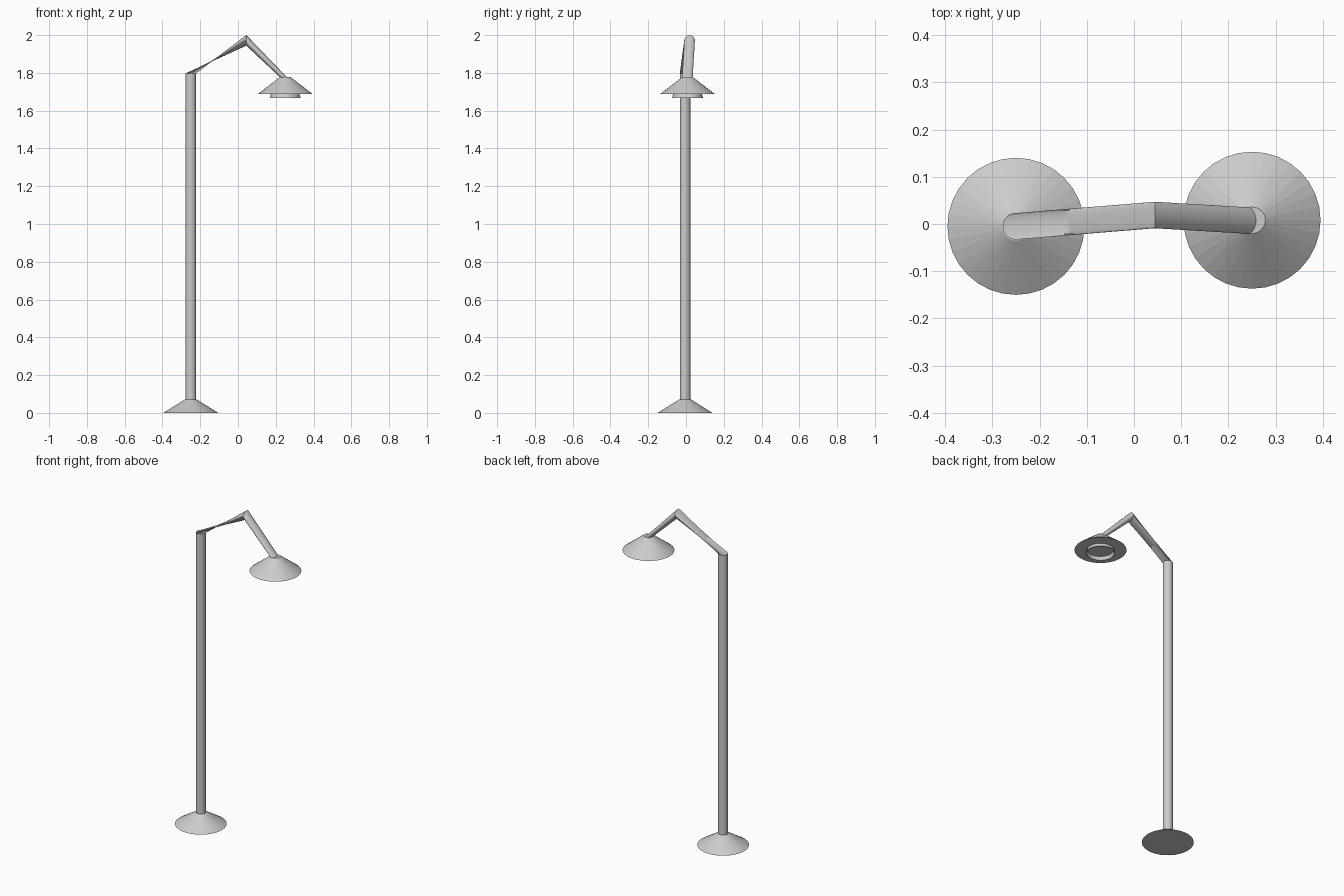
import bpy, bmesh, math
from mathutils import Vector

if "Cube" in bpy.data.objects:
    bpy.data.objects.remove(bpy.data.objects["Cube"])

SIDES = 32


def loft(name, rings, caps=(True, True)):
    """Skin a row of elliptical rings: (centre, first radius vector, second radius vector)."""
    bm = bmesh.new()
    rows = []
    for c, u, v in rings:
        c, u, v = Vector(c), Vector(u), Vector(v)
        rows.append([bm.verts.new(c + u * math.cos(2 * math.pi * i / SIDES)
                                  + v * math.sin(2 * math.pi * i / SIDES)) for i in range(SIDES)])
    for a, b in zip(rows, rows[1:]):
        for i in range(SIDES):
            j = (i + 1) % SIDES
            bm.faces.new((a[i], a[j], b[j], b[i]))
    if caps[0]:
        bm.faces.new(rows[0][::-1])
    if caps[1]:
        bm.faces.new(rows[-1])
    bmesh.ops.recalc_face_normals(bm, faces=bm.faces)
    me = bpy.data.meshes.new(name)
    bm.to_mesh(me)
    bm.free()
    ob = bpy.data.objects.new(name, me)
    bpy.context.collection.objects.link(ob)
    return ob


def flat(x, y, z, r):
    """Horizontal circular ring."""
    return ((x, y, z), (r, 0, 0), (0, r, 0))


BASE = (-0.25, -0.005)
LAMP = (0.25, 0.008)
R = 0.028

# conical foot
loft("base", [flat(*BASE, 0, 0.145), flat(*BASE, 0.072, 0.03)])

# pole and bent arm as one continuous tube
pole = loft("pole_and_arm", [
    flat(*BASE, 0.03, R),
    flat(*BASE, 1.797, R),
    ((0.044, 0.019, 1.972), (0, 0, R), (0, R, 0)),
    ((0.246, 0.007, 1.772), (0.018, 0, 0), (0, R, 0)),
])

# smooth round tube with crisp bends
for o in bpy.context.selected_objects:
    o.select_set(False)
bpy.context.view_layer.objects.active = pole
pole.select_set(True)
bpy.ops.object.shade_smooth_by_angle(angle=math.radians(25))

# lamp shade
loft("lamp_shade", [flat(*LAMP, 1.688, 0.145), flat(*LAMP, 1.778, 0.028)])

# open collar under the shade
collar = [(1.69, 0.075), (1.667, 0.082), (1.667, 0.078), (1.69, 0.071)]
loft("lamp_collar", [flat(*LAMP, z, r) for z, r in collar], (False, False))
